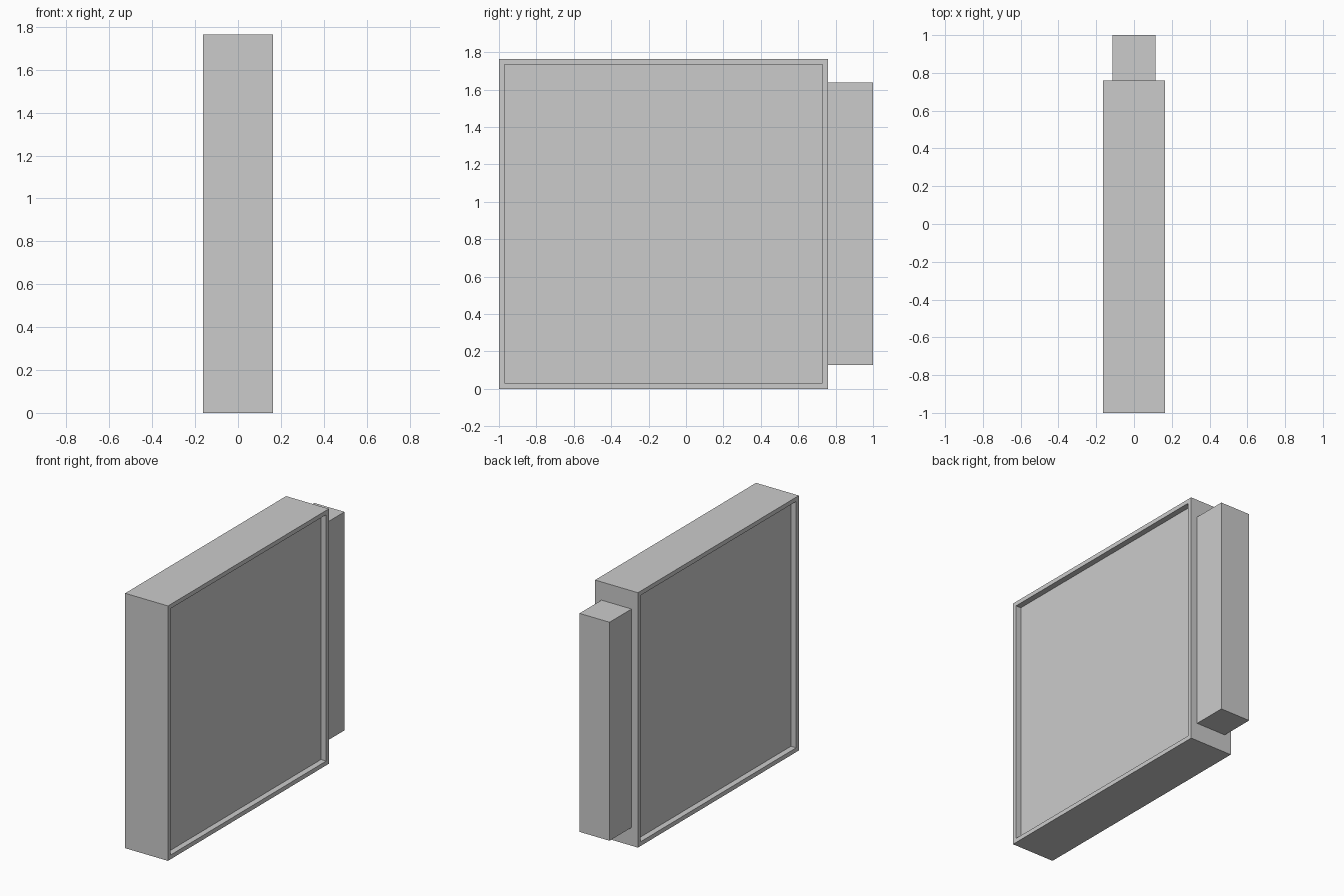
import bpy
import bmesh
from mathutils import Vector

default = bpy.data.objects.get("Cube")
if default:
    bpy.data.objects.remove(default, do_unlink=True)

# Single plain grey
grey = bpy.data.materials.new("light_grey")
grey.use_nodes = True
colour = (0.6, 0.6, 0.6, 1)
grey.diffuse_color = colour
grey.node_tree.nodes["Principled BSDF"].inputs["Base Color"].default_value = colour


def box(name, low, high, rim=0, depth=0):
    """Box between two corners, with optional framed recesses on its x sides."""
    low, high = Vector(low), Vector(high)
    bm = bmesh.new()
    bmesh.ops.create_cube(bm, size=1)
    bmesh.ops.scale(bm, vec=high - low, verts=bm.verts)
    bmesh.ops.translate(bm, vec=(low + high) / 2, verts=bm.verts)
    if rim:
        bm.normal_update()
        for side in [f for f in bm.faces if abs(f.normal.x) > 0.9]:
            inward = -side.normal.copy() * depth
            # Flat rim first, then straight walls down to the sunken panel
            bmesh.ops.inset_individual(bm, faces=[side], thickness=rim)
            bmesh.ops.inset_individual(bm, faces=[side], thickness=0)
            bmesh.ops.translate(bm, vec=inward, verts=side.verts)
    mesh = bpy.data.meshes.new(name)
    bm.to_mesh(mesh)
    bm.free()
    mesh.materials.append(grey)
    obj = bpy.data.objects.new(name, mesh)
    bpy.context.collection.objects.link(obj)
    return obj


# Main slab with a recessed panel on each broad side
box("panel_body", (-0.164, -1, 0), (0.164, 0.76, 1.764), rim=0.042, depth=0.04)

# Narrower block on the back edge
box("back_block", (-0.115, 0.76, 0.126), (0.115, 1, 1.638))
